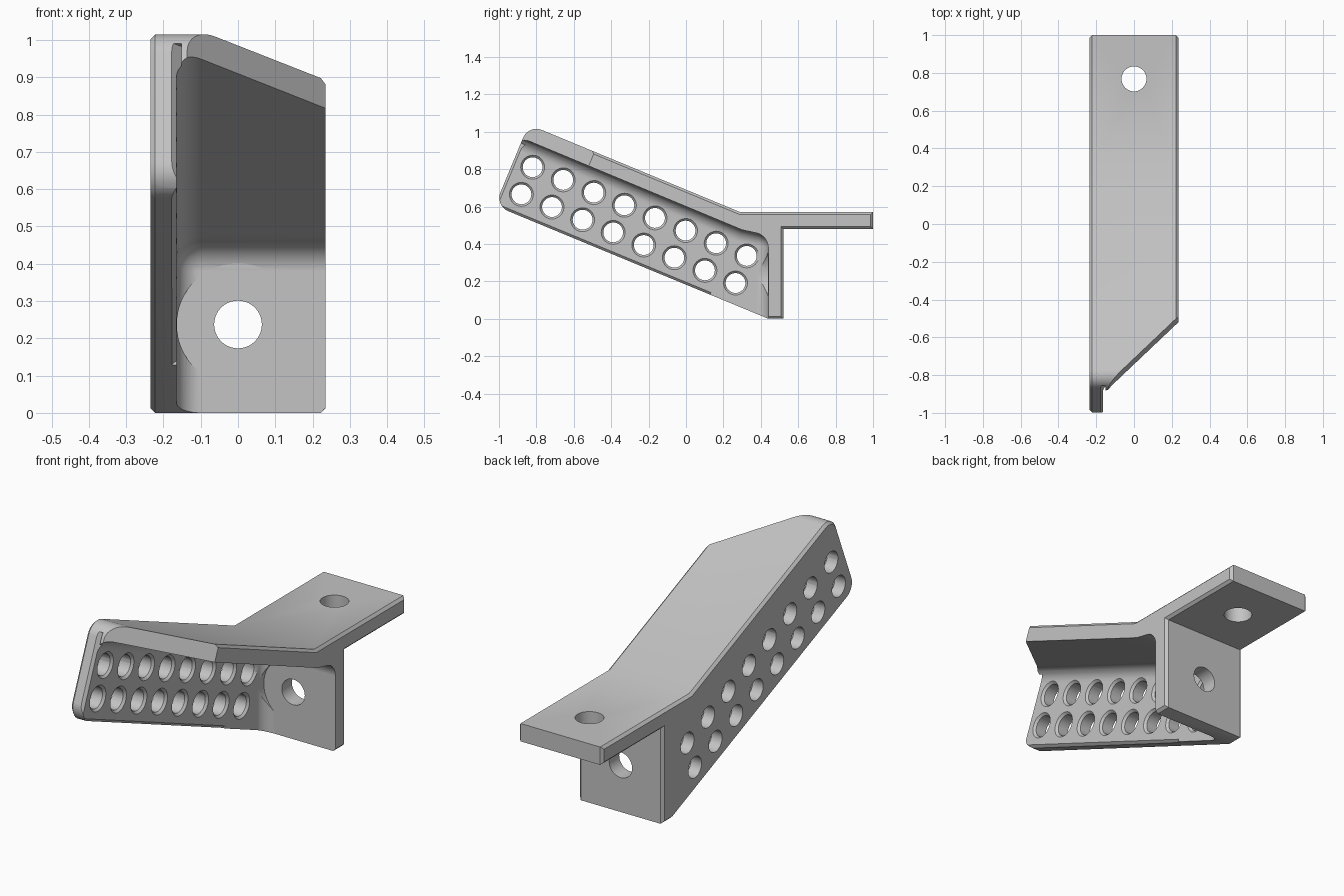
import bpy, bmesh, math
from mathutils import Vector

if "Cube" in bpy.data.objects:
    bpy.data.objects.remove(bpy.data.objects["Cube"], do_unlink=True)

TILT = math.radians(22.5)
UP = Vector((0, -math.cos(TILT), math.sin(TILT)))    # along the sloped arm
OUT = Vector((0, math.sin(TILT), math.cos(TILT)))    # out of the sloped arm
BEND = Vector((0, 0.29, 0.57))
HALF, INNER = 0.235, -0.165                          # half width, inner face of side plate
X = Vector((1, 0, 0))


def arm(u, n, x=0):
    """Point in the tilted frame of the arm."""
    return BEND + UP * u + OUT * n + X * x


def prism(points, offset):
    """Solid made by sweeping a closed loop of points along an offset."""
    bm = bmesh.new()
    cap = bm.faces.new([bm.verts.new(p) for p in points])
    new = bmesh.ops.extrude_face_region(bm, geom=[cap])["geom"]
    bmesh.ops.translate(bm, vec=offset, verts=[v for v in new if isinstance(v, bmesh.types.BMVert)])
    bmesh.ops.recalc_face_normals(bm, faces=bm.faces)
    return bm


def bevel(bm, test, size, segments):
    edges = [e for e in bm.edges if test(*(v.co for v in e.verts))]
    bmesh.ops.bevel(bm, geom=edges, offset=size, segments=segments, profile=0.5, affect='EDGES')


def finish(bm, name):
    mesh = bpy.data.meshes.new(name)
    bm.to_mesh(mesh)
    bm.free()
    ob = bpy.data.objects.new(name, mesh)
    bpy.context.collection.objects.link(ob)
    return ob


def rod(bm, start, end, r1, r2, sides=40):
    """Round cutter from start to end."""
    axis = end - start
    turn = axis.to_track_quat('Z', 'Y').to_matrix().to_4x4()
    turn.translation = (start + end) / 2
    bmesh.ops.create_cone(bm, cap_ends=True, segments=sides, radius1=r1, radius2=r2,
                          depth=axis.length, matrix=turn)


def cut(body, bm, name):
    """Subtract a cutter from the body and discard it."""
    tool = finish(bm, name)
    tool.hide_render = True
    mod = body.modifiers.new(name, 'BOOLEAN')
    mod.operation, mod.solver, mod.object = 'DIFFERENCE', 'EXACT', tool
    bpy.context.view_layer.objects.active = body
    bpy.ops.object.modifier_apply(modifier=name)
    bpy.data.objects.remove(tool, do_unlink=True)


# Bracket body: side outline swept across the width, front corners rounded, rims chamfered
outline = [Vector((-HALF, y, z)) for y, z in
           [(0.44, 0), (0.52, 0), (0.52, 0.48), (1, 0.48), (1, 0.57), (0.29, 0.57)]]
outline += [arm(1.225, 0, -HALF), arm(1.225, -0.47, -HALF)]
bm = prism(outline, X * 2 * HALF)
bevel(bm, lambda a, b: abs(a.x - b.x) > 0.1 and a.y < -0.8, 0.077, 8)
bevel(bm, lambda a, b: abs(a.x - b.x) < 1e-4, 0.013, 1)
body = finish(bm, "bracket")

# Hollow under the flange, with filleted inner corners
hollow = [Vector((INNER, y, z)) for y, z in
          [(0.44, -0.5), (0.44, 0.445), (0.3, 0.475), (-1.5, 1.225), (-1.5, -0.5)]]
bm = prism(hollow, X)
bevel(bm, lambda a, b: max(a.x, b.x) < 0 or (min(a.y, b.y) > 0.43 and min(a.z, b.z) > 0.4),
      0.065, 8)
cut(body, bm, "hollow_cutter")

# Diagonal end of the flange
diagonal = [arm(u, -0.4, x) for x, u in
            [(INNER, 1.254), (INNER, 1.8), (0.6, 1.8), (0.6, 0.468)]]
cut(body, prism(diagonal, OUT * 0.6), "diagonal_cutter")

# Chamfers on the free inner edges of the side plate
c = 0.013
for start, along, side in [(arm(-0.02, -0.47, INNER), UP * 1.5, OUT),
                           (arm(1.225, -0.6, INNER), OUT * 0.55, -UP)]:
    wedge = [start - X * 2 * c - side * c, start + X * c - side * c, start + X * c + side * 2 * c]
    cut(body, prism(wedge, along), "chamfer_cutter")

# Washer clearance around the back hole
bm = bmesh.new()
rod(bm, Vector((0, 0.2, 0.237)), Vector((0, 0.4395, 0.237)), 0.164, 0.164, 64)
cut(body, bm, "washer_cutter")

# Mounting holes in the back plate and the top tab
bm = bmesh.new()
rod(bm, Vector((0, 0.38, 0.237)), Vector((0, 0.6, 0.237)), 0.064, 0.064)
rod(bm, Vector((0, 0.768, 0.4)), Vector((0, 0.768, 0.7)), 0.066, 0.066)
cut(body, bm, "mount_cutter")

# Two rows of holes through the side plate, countersunk on the inside
for first in (Vector((0, -0.82, 0.81)), Vector((0, -0.88, 0.665))):
    holes, sinks = bmesh.new(), bmesh.new()
    for i in range(8):
        p = first - UP * 0.177 * i
        rod(holes, p - X * 0.3, p - X * 0.1, 0.053, 0.053, 32)
        rod(sinks, p + X * (INNER - 0.012), p + X * (INNER + 0.012), 0.052, 0.076, 32)
    cut(body, holes, "hole_cutter")
    cut(body, sinks, "sink_cutter")

# Single grey finish
grey = bpy.data.materials.new("grey")
grey.use_nodes = True
grey.diffuse_color = (0.55, 0.55, 0.55, 1)
grey.node_tree.nodes["Principled BSDF"].inputs["Base Color"].default_value = grey.diffuse_color
body.data.materials.clear()
body.data.materials.append(grey)
for face in body.data.polygons:
    face.material_index = 0

bpy.ops.object.select_all(action='DESELECT')
body.select_set(True)
bpy.context.view_layer.objects.active = body
bpy.ops.object.shade_smooth_by_angle(angle=math.radians(30))
weights = body.modifiers.new("flat_normals", 'WEIGHTED_NORMAL')
weights.keep_sharp = True
